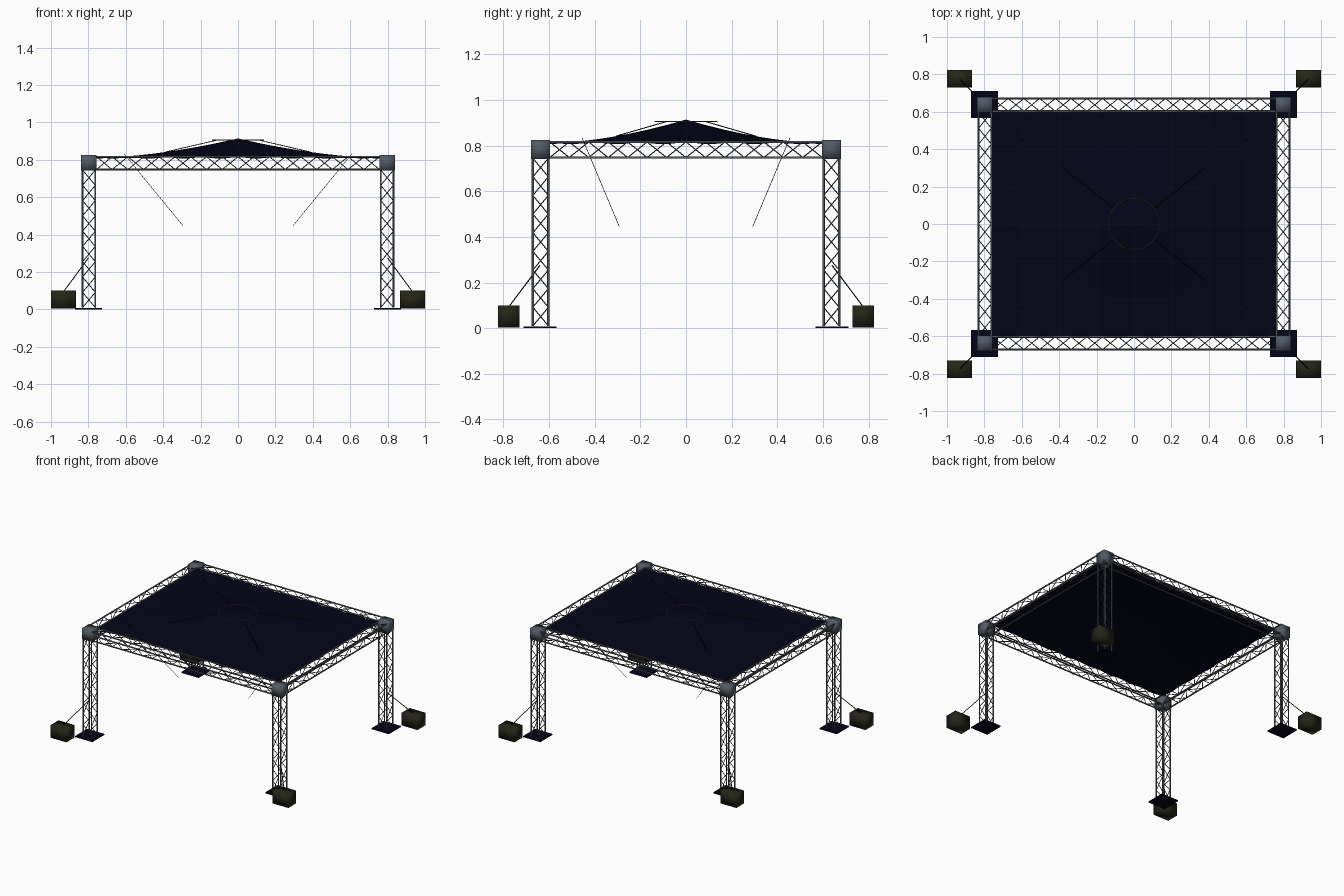
import bpy, bmesh, math
from mathutils import Vector, Matrix

if "Cube" in bpy.data.objects:
    bpy.data.objects.remove(bpy.data.objects["Cube"], do_unlink=True)

CX, CY = 0.797, 0.637        # leg centres
TOP, HALF = 0.782, 0.034     # beam axis height, chord offset
CORNERS = [(sx, sy) for sx in (-1, 1) for sy in (-1, 1)]


def material(name, r, g, b, rough=0.6):
    m = bpy.data.materials.new(name)
    m.use_nodes = True
    m.diffuse_color = (r, g, b, 1)
    node = m.node_tree.nodes["Principled BSDF"]
    node.inputs["Base Color"].default_value = (r, g, b, 1)
    node.inputs["Roughness"].default_value = rough
    return m


steel = material("steel tube", 0.1, 0.112, 0.128)
brace = material("dark brace", 0.055, 0.06, 0.067)
joint = material("corner metal", 0.088, 0.103, 0.128)
cloth = material("navy cloth", 0.0012, 0.0012, 0.0095)
ballast = material("olive weight", 0.018, 0.018, 0.01)
cable = material("black cable", 0.004, 0.004, 0.004)
ring_mat = material("ring metal", 0.12, 0.115, 0.095)


def place(name, mesh, loc=(0, 0, 0), rot=(0, 0, 0)):
    ob = bpy.data.objects.new(name, mesh)
    ob.location, ob.rotation_euler = loc, rot
    bpy.context.collection.objects.link(ob)
    return ob


def finish(name, bm, mats, smooth=True):
    mesh = bpy.data.meshes.new(name)
    for f in bm.faces:
        f.smooth = smooth
    bm.to_mesh(mesh)
    bm.free()
    for m in mats:
        mesh.materials.append(m)
    return mesh


def rod(bm, a, b, radius, sides=6, index=0):
    a, b = Vector(a), Vector(b)
    d = b - a
    mat = Matrix.Translation((a + b) / 2) @ d.to_track_quat("Z", "Y").to_matrix().to_4x4()
    made = bmesh.ops.create_cone(bm, segments=sides, radius1=radius, radius2=radius,
                                 depth=d.length, matrix=mat)
    for f in {f for v in made["verts"] for f in v.link_faces}:
        f.material_index = index


def box(name, size, mat, smooth):
    bm = bmesh.new()
    bmesh.ops.create_cube(bm, size=1, matrix=Matrix.Diagonal((*size, 1)))
    return finish(name, bm, [mat], smooth)


def truss(name, length, bays):
    """Square lattice truss along z, starting at the origin."""
    bm = bmesh.new()
    for sx, sy in CORNERS:
        rod(bm, (sx * HALF, sy * HALF, 0), (sx * HALF, sy * HALF, length), 0.0052, 10)
    step = length / bays
    for side in range(4):
        turn = Matrix.Rotation(side * math.pi / 2, 3, "Z")
        for i in range(bays):
            # Opposite faces lean opposite ways, crossing when seen face on
            s = HALF * (-1) ** i
            rod(bm, turn @ Vector((s, -HALF, i * step)),
                turn @ Vector((-s, -HALF, (i + 1) * step)), 0.0024, 6, 1)
    return finish(name, bm, [steel, brace])


# Frame: four legs and four beams
leg = truss("leg_truss", 0.735, 9)
beam_x = truss("long_beam_truss", 2 * CX - 0.08, 18)
beam_y = truss("short_beam_truss", 2 * CY - 0.08, 14)
for s, end in ((-1, "front"), (1, "back")):
    place(end + "_beam", beam_x, (-CX + 0.04, s * CY, TOP), (0, math.pi / 2, 0))
for s, end in ((-1, "right"), (1, "left")):
    place(end + "_beam", beam_y, (s * CX, -CY + 0.04, TOP), (-math.pi / 2, 0, 0))

# Corner parts: softly shaded joints and weights, base plates and ropes
joint_mesh = box("corner_joint", (0.083, 0.083, 0.083), joint, True)
plate_mesh = box("base_plate", (0.145, 0.145, 0.008), cloth, False)
weight_mesh = box("weight", (0.133, 0.095, 0.096), ballast, True)
ropes = bmesh.new()
struts = bmesh.new()
for sx, sy in CORNERS:
    tag = ("front" if sy < 0 else "back") + ("_left" if sx > 0 else "_right")
    place(tag + "_leg", leg, (sx * CX, sy * CY, 0.01))
    place(tag + "_joint", joint_mesh, (sx * CX, sy * CY, TOP + 0.001))
    place(tag + "_base_plate", plate_mesh, (sx * 0.8, sy * 0.639, 0.004))
    place(tag + "_weight", weight_mesh, (sx * 0.9335, sy * 0.776, 0.052))
    rod(ropes, (sx * 0.93, sy * 0.773, 0.098), (sx * 0.8, sy * 0.64, 0.275), 0.0028)
    # Canopy ribs above the cloth and loose cables beneath it
    rod(struts, (sx * 0.108, sy * 0.083, 0.906), (sx * 0.385, sy * 0.305, 0.842), 0.0022)
    rod(struts, (sx * 0.61, sy * 0.455, 0.833), (sx * 0.294, sy * 0.293, 0.447), 0.0013)
place("weight_ropes", finish("weight_ropes", ropes, [cable]))
place("canopy_cables", finish("canopy_cables", struts, [cable]))

# Canopy: stretched cloth rising to a central peak, with a rippled hem
WX, WY = 0.765, 0.605
bm = bmesh.new()
bmesh.ops.create_grid(bm, x_segments=64, y_segments=52, size=1)
for v in bm.verts:
    u, w = v.co.x, v.co.y
    r = min(1, (abs(u) ** 3 + abs(w) ** 3) ** (1 / 3))
    hem = max(abs(u), abs(w)) ** 12
    along = w * 6 if abs(u) > abs(w) else u * 8
    ripple = 0.004 * hem * math.cos(along * math.pi)
    v.co = (u * WX, w * WY, 0.81 + 0.104 * (1 - r) ** 1.7 + ripple)
place("canopy", finish("canopy", bm, [cloth]))

# Crown ring at the peak
bpy.ops.mesh.primitive_torus_add(location=(0, 0, 0.906), major_radius=0.136,
                                 minor_radius=0.0028, major_segments=48, minor_segments=6)
ring = bpy.context.object
ring.name = "crown_ring"
ring.data.materials.append(ring_mat)
bpy.ops.object.shade_smooth()
